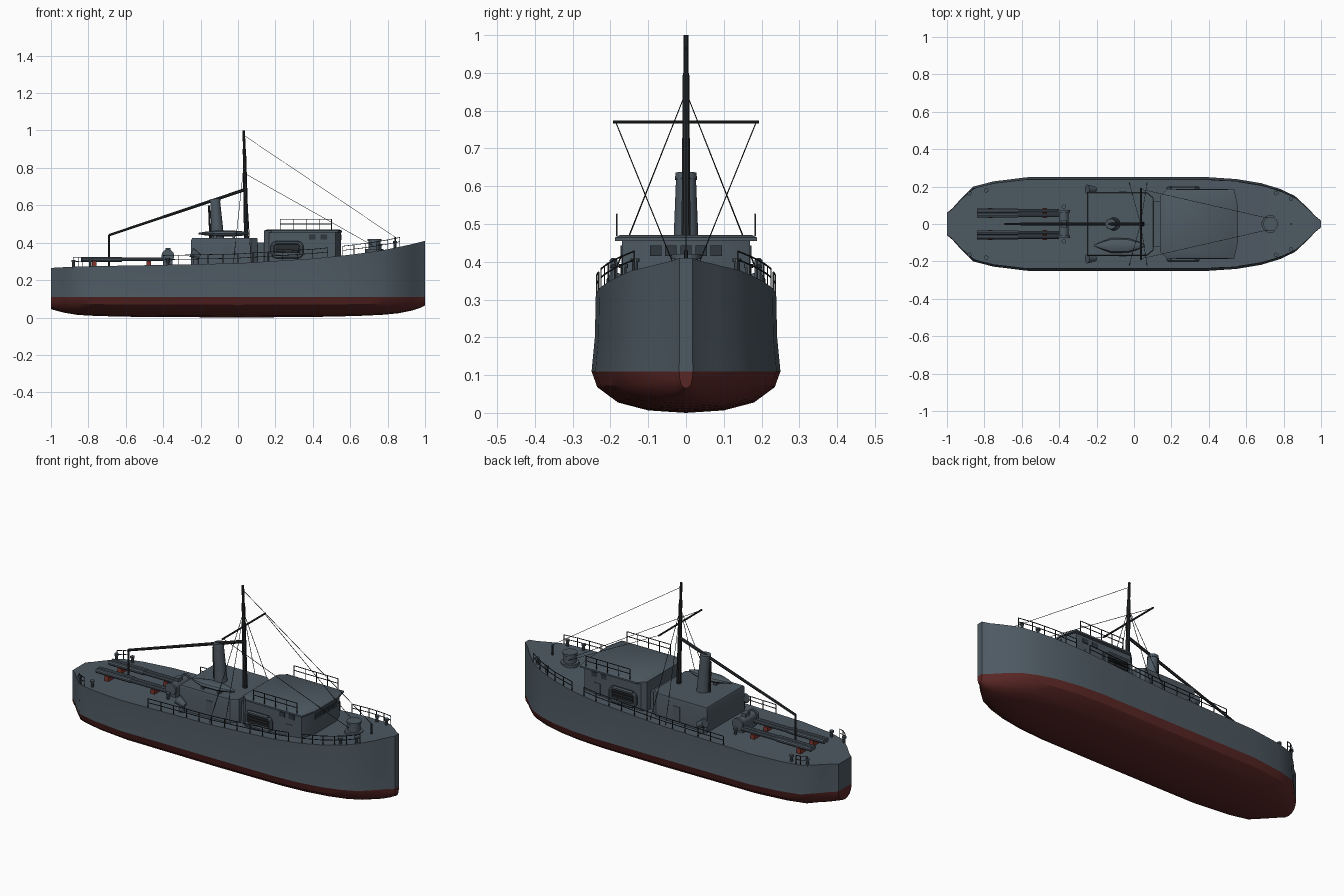
import bpy, bmesh, math
from mathutils import Vector

cube = bpy.data.objects.get("Cube")
if cube:
    bpy.data.objects.remove(cube)


def material(name, r, g, b):
    m = bpy.data.materials.new(name)
    m.use_nodes = True
    m.diffuse_color = (r, g, b, 1)
    m.node_tree.nodes["Principled BSDF"].inputs["Base Color"].default_value = (r, g, b, 1)
    return m


grey = material("ship grey", .075, .1, .122)
red = material("hull red", .1, .02, .018)
dark = material("mast dark", .022, .026, .03)
glass = material("window dark", .03, .04, .05)
bright = material("bracket red", .22, .035, .025)


def finish(name, bm, *mats):
    bmesh.ops.recalc_face_normals(bm, faces=bm.faces)
    me = bpy.data.meshes.new(name)
    bm.to_mesh(me)
    bm.free()
    for m in mats:
        me.materials.append(m)
    ob = bpy.data.objects.new(name, me)
    bpy.context.collection.objects.link(ob)
    bpy.context.view_layer.objects.active = ob
    bpy.ops.object.select_all(action='DESELECT')
    ob.select_set(True)
    bpy.ops.object.shade_smooth_by_angle(angle=math.radians(32))
    return ob


def loft(bm, rings):
    """Skin closed rings of points and cap both ends."""
    rings = [[bm.verts.new(p) for p in ring] for ring in rings]
    for a, b in zip(rings, rings[1:]):
        for i in range(len(a)):
            j = (i + 1) % len(a)
            bm.faces.new((a[i], a[j], b[j], b[i]))
    bm.faces.new(rings[0])
    bm.faces.new(rings[-1][::-1])


def tubes(name, segs, mat, sides=8):
    """Round bars, each given as start, end, start radius and optional end radius."""
    bm = bmesh.new()
    for p, q, r, *r2 in segs:
        p, q = Vector(p), Vector(q)
        turn = (q - p).to_track_quat('Z', 'Y')
        ring = [Vector((math.cos(t), math.sin(t), 0)) for t in
                [math.tau * (i + .5) / sides for i in range(sides)]]
        loft(bm, [[c + turn @ (v * rad) for v in ring]
                  for c, rad in ((p, r), (q, r2[0] if r2 else r))])
    return finish(name, bm, mat)


def block(name, outline, levels, mat):
    """Stack a plan outline through (z, inset scale) levels, scaled about its centre."""
    cx = sum(p[0] for p in outline) / len(outline)
    bm = bmesh.new()
    loft(bm, [[(cx + (x - cx) * s, y * s, z) for x, y in outline] for z, s in levels])
    return finish(name, bm, mat)


def boxes(name, items, mat):
    bm = bmesh.new()
    for x0, x1, y0, y1, z0, z1 in items:
        loft(bm, [[(x0, y0, z), (x1, y0, z), (x1, y1, z), (x0, y1, z)] for z in (z0, z1)])
    return finish(name, bm, mat)


def chain(points, r, closed=False):
    ends = points[1:] + (points[:1] if closed else [])
    return [(p, q, r) for p, q in zip(points, ends)]


# Hull stations: x, half beam, keel height, deck height
stations = [(-1, .06, .045, .265), (-.97, .085, .036, .267), (-.93, .13, .026, .269),
            (-.86, .2, .014, .272), (-.75, .228, .008, .275), (-.57, .25, .004, .278),
            (0, .25, 0, .29), (.4, .25, .003, .315), (.55, .24, .006, .33),
            (.68, .218, .01, .346), (.78, .188, .015, .361), (.86, .15, .023, .377),
            (.93, .085, .037, .392), (.97, .042, .05, .402), (1, .018, .065, .41)]


def at(x, k):
    for a, b in zip(stations, stations[1:]):
        if x <= b[0]:
            return a[k] + (b[k] - a[k]) * (x - a[0]) / (b[0] - a[0])


WATER = .11
bm = bmesh.new()
rings = []
for x, w, keel, top in stations:
    half = [(w * .955, top), (w * .965, .2), (w, WATER)]
    half += [(w * f, keel + (WATER - keel) * t)
             for f, t in ((.94, .62), (.72, .25), (.4, .06))]
    rings.append([(x, y, z) for y, z in half] + [(x, 0, keel)]
                 + [(x, -y, z) for y, z in reversed(half)])
loft(bm, rings)
bmesh.ops.bisect_plane(bm, geom=bm.verts[:] + bm.edges[:] + bm.faces[:],
                       plane_co=(0, 0, WATER), plane_no=(0, 0, 1))
for f in bm.faces:
    f.material_index = int(f.calc_center_median().z < WATER)
finish("hull", bm, grey, red)

# Deckhouses
aft_plan = [(-.25, -.17), (.07, -.17), (.105, -.14), (.105, .14), (.07, .17), (-.25, .17)]
block("aft_deckhouse", aft_plan, [(.27, 1), (.415, 1), (.425, .98)], grey)
block("house_link", [(.1, -.12), (.2, -.12), (.2, .12), (.1, .12)], [(.27, 1), (.4, 1)], grey)
fore_plan = [(.14, -.15), (.165, -.17), (.52, -.17), (.55, -.1), (.55, .1), (.52, .17),
             (.165, .17), (.14, .15)]
block("bridge_house", fore_plan, [(.29, 1), (.459, 1)], grey)
roof_plan = [(.14, -.15), (.18, -.188), (.535, -.188), (.555, -.1), (.555, .1),
             (.535, .188), (.18, .188), (.14, .15)]
block("bridge_roof", roof_plan, [(.455, 1), (.464, 1), (.471, .93)], grey)
boxes("bridge_front_windows",
      [(.549, .554, y - .015, y + .015, .415, .443) for y in (-.08, -.04, 0, .04, .08)], glass)
boxes("bridge_side_windows",
      [(x, x + .035, s * .17 - .003, s * .17 + .003, .418, .443)
       for s in (-1, 1) for x in (.38, .44)], glass)
boxes("house_doors",
      [(x, x + .04, s * .17 - .003, s * .17 + .003, .3, .385)
       for s in (-1, 1) for x in (-.08, .42)], grey)

# Life rafts on both sides of the bridge, with supports
raft, slats = [], []
for s in (-1, 1):
    y = s * .192
    raft += chain([(.2, y, .325), (.325, y, .325), (.34, y, .34), (.34, y, .385),
                   (.325, y, .4), (.2, y, .4), (.185, y, .385), (.185, y, .34)], .011, True)
    slats += [(.2, .325, y - .003, y + .003, z, z + .012) for z in (.345, .362, .379)]
tubes("life_rafts", raft, grey)
boxes("raft_slats", slats, dark)
tubes("raft_brackets", [((x, s * .165, .325), (x, s * .192, .325), .005)
                        for s in (-1, 1) for x in (.21, .315)], dark, 6)

# Funnel
tubes("funnel", [((-.108, 0, .42), (-.122, 0, .62), .035, .027),
                 ((-.122, 0, .618), (-.124, 0, .635), .03, .028)], grey, 16)
tubes("funnel_pipe", [((-.148, 0, .42), (-.155, 0, .6), .006)], dark)

# Ship's boat stowed on the aft house
bm = bmesh.new()
loft(bm, [[(x, -.115 + w * math.cos(a), .449 + h * math.sin(a))
           for a in [math.tau * i / 10 for i in range(10)]]
          for x, w, h in ((-.21, .004, .004), (-.17, .022, .011), (-.12, .04, .017),
                          (-.03, .038, .017), (.02, .022, .013), (.06, .004, .005))])
finish("ships_boat", bm, grey)
boxes("boat_chocks", [(x, x + .015, -.145, -.085, .42, .445) for x in (-.13, -.03)], grey)

# Mast, yard and boom
tubes("mast", [((.045, 0, .42), (.034, 0, .9), .013, .009),
               ((.034, 0, .9), (.03, 0, 1), .007)], dark, 10)
tubes("yard", [((.037, -.193, .77), (.037, .193, .77), .005)], dark)
tubes("boom", [((.04, 0, .685), (-.69, 0, .44), .009, .007)], dark)
tubes("boom_crutch", [((-.69, 0, .27), (-.69, 0, .442), .005)], dark)

# Rigging wires
wires = [((.03, 0, .975), (.84, 0, .43), .0015)]
for s in (-1, 1):
    wires += [((.037, s * .186, .77), (.72, s * .03, .385), .0015),
              ((.035, 0, .85), (-.025, s * .22, .29), .0015),
              ((.035, 0, .85), (.07, s * .22, .295), .0015)]
tubes("rigging", wires, dark, 4)


# Railings
def railing(name, xs, height, base=None, y=None):
    segs = []
    for s in (-1, 1):
        foot = [Vector((x, s * (y or at(x, 1) * .945), base or at(x, 3))) for x in xs]
        for level in (.55, 1):
            segs += chain([p + Vector((0, 0, height * level)) for p in foot], .0022)
        segs += [(p, p + Vector((0, 0, height)), .0025) for p in foot]
    tubes(name, segs, dark, 4)


railing("bow_rails", [.56, .62, .68, .74, .8, .865], .05)
railing("side_rails", [-.4, -.32, -.24, -.16, -.08, 0, .08, .16, .24, .32, .4, .48], .05)
railing("stern_rails", [-.88, -.855, -.83], .05)
railing("roof_rails", [.225, .295, .365, .435, .5], .058, .468, .183)

# Bow gun platform
tubes("gun_mount", [((.73, 0, .34), (.73, 0, .365), .048), ((.73, 0, .365), (.73, 0, .41), .033),
                    ((.73, 0, .408), (.73, 0, .42), .039)], grey, 16)
tubes("bow_jackstaff", [((.84, 0, .37), (.84, 0, .43), .005)], dark, 6)

# Sweep gear: paired long floats on red brackets, and the winch ahead of them
floats = []
for s in (-1, 1):
    for y, x0 in ((.046, -.84), (.07, -.84)):
        floats += [((x0, s * y, .311), (-.4, s * y, .311), .01),
                   ((x0, s * y, .311), (x0 + .22, s * y, .311), .013)]
tubes("sweep_floats", floats, grey, 10)
boxes("float_brackets", [(x, x + .024, s * .058 - .027, s * .058 + .027, .27, .303)
                         for s in (-1, 1) for x in (-.78, -.49)], bright)
tubes("winch_drum", [((-.375, -.07, .33), (-.375, .07, .33), .026),
                     ((-.375, -.075, .33), (-.375, -.062, .33), .034),
                     ((-.375, .062, .33), (-.375, .075, .33), .034)], grey, 16)
boxes("winch_frame", [(-.4, -.35, -.06, .06, .27, .325), (-.388, -.362, -.02, .02, .35, .372)], grey)

# Cowl vents, deck vents and bollards
cowls, posts = [], []
for s in (-1, 1):
    cowls += [((-.225, s * .185, .27), (-.225, s * .185, .335), .015),
              ((-.205, s * .185, .325), (-.25, s * .185, .348), .014, .026)]
    for x, y in ((-.88, .165), (-.79, .18), (-.375, .092), (.76, .165), (.84, .135)):
        z = at(x, 3)
        posts += [((x, s * y, z - .01), (x, s * y, z + .028), .008),
                  ((x, s * y, z + .026), (x, s * y, z + .036), .012)]
tubes("cowl_vents", cowls, grey, 12)
tubes("bollards", posts, grey, 10)
